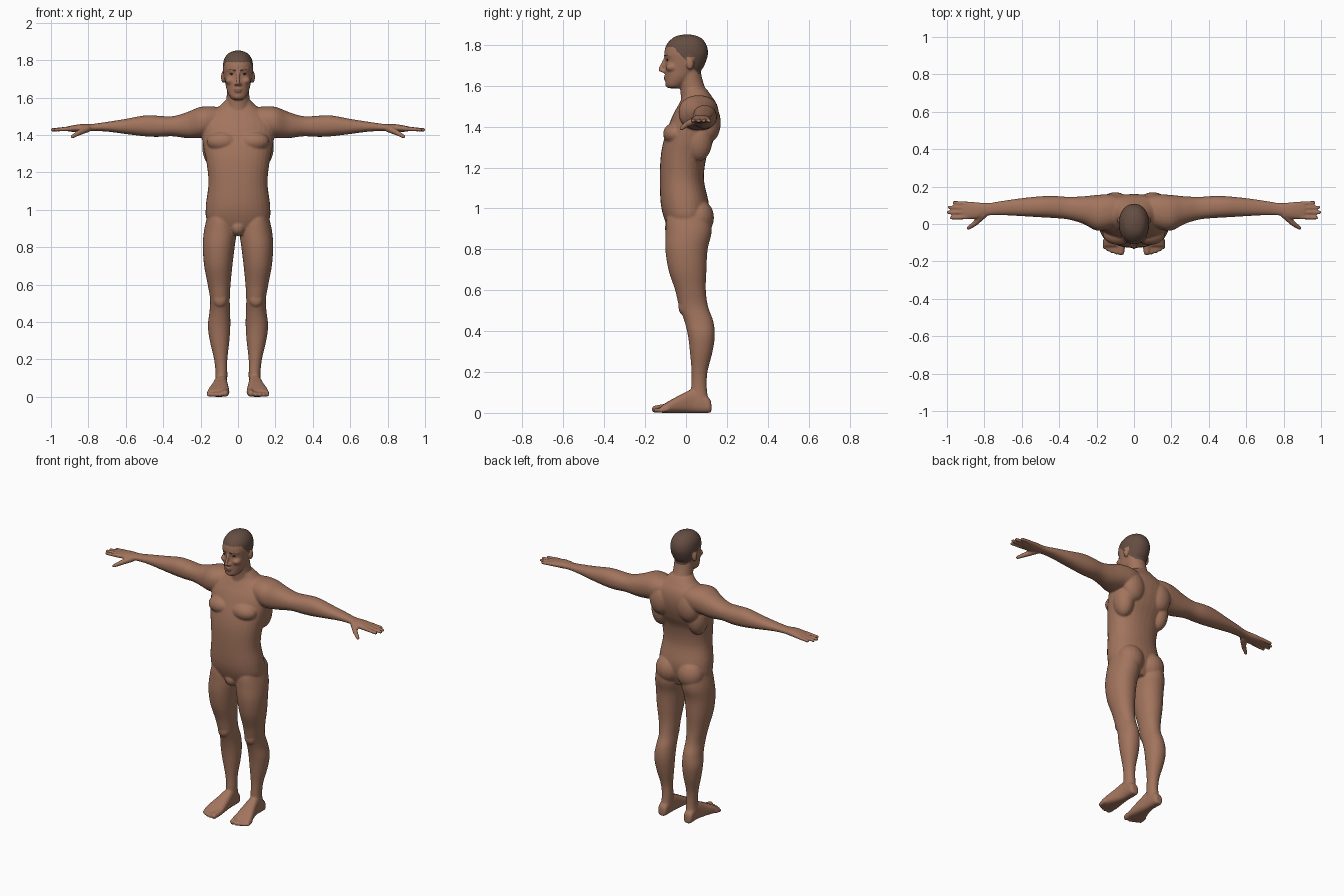
import bpy
import bmesh
from math import cos, sin, pi, copysign
from mathutils import Matrix, Vector

cube = bpy.data.objects.get("Cube")
if cube:
    bpy.data.objects.remove(cube)


def material(name, colour):
    mat = bpy.data.materials.new(name)
    mat.use_nodes = True
    mat.diffuse_color = (*colour, 1)
    shader = mat.node_tree.nodes["Principled BSDF"]
    shader.inputs["Base Color"].default_value = (*colour, 1)
    shader.inputs["Roughness"].default_value = 0.8
    return mat


skin = material("skin", (.36, .175, .11))
hair = material("cropped hair", (.13, .075, .055))
lip = material("lips", (.24, .105, .07))
dark = material("eye brown", (.05, .03, .025))


def spline(rows, steps=5):
    """Resample cross-section rows along a smooth curve."""
    padded = [rows[0], *rows, rows[-1]]
    for p, a, b, n in zip(padded, padded[1:], padded[2:], padded[3:]):
        for i in range(steps):
            t = i / steps
            yield [v + t / 2 * (w - u + t * (2 * u - 5 * v + 4 * w - x + t * (3 * (v - w) + x - u)))
                   for u, v, w, x in zip(p, a, b, n)]
    yield rows[-1]


def loft(bm, axis, rows, power=1.0, sides=32):
    """Skin rounded rings; each row is position, low and high of both widths."""
    rings = []
    for t, a0, a1, b0, b1 in spline(rows):
        ring = []
        for i in range(sides):
            c, s = cos(2 * pi * i / sides), sin(2 * pi * i / sides)
            co = [(a0 + a1) / 2 + (a1 - a0) / 2 * copysign(abs(c) ** power, c),
                  (b0 + b1) / 2 + (b1 - b0) / 2 * copysign(abs(s) ** power, s)]
            co.insert("xyz".index(axis), t)
            ring.append(bm.verts.new(co))
        rings.append(ring)
    for low, high in zip(rings, rings[1:]):
        for i in range(sides):
            j = (i + 1) % sides
            bm.faces.new((low[i], low[j], high[j], high[i]))
    bm.faces.new(rings[0][::-1])
    bm.faces.new(rings[-1])


def central(bm, rows, power=1.0):
    loft(bm, "z", [(z, -w, w, front, back) for z, w, front, back in rows], power)


def ball(bm, centre, radii):
    matrix = Matrix.Translation(centre) @ Matrix.Diagonal((*radii, 1))
    return bmesh.ops.create_uvsphere(bm, u_segments=20, v_segments=14, radius=1, matrix=matrix)["verts"]


def digit(bm, start, end, r1, r2):
    """Tapered round-ended peg."""
    verts = ball(bm, start, [r1] * 3) + ball(bm, end, [r2] * 3)
    bmesh.ops.convex_hull(bm, input=verts)


def mirror(bm):
    copy = bmesh.ops.duplicate(bm, geom=bm.verts[:] + bm.edges[:] + bm.faces[:])["geom"]
    verts = [g for g in copy if isinstance(g, bmesh.types.BMVert)]
    bmesh.ops.scale(bm, vec=(-1, 1, 1), verts=verts)
    bmesh.ops.reverse_faces(bm, faces=[g for g in copy if isinstance(g, bmesh.types.BMFace)])


def make_object(name, bm, mats):
    mesh = bpy.data.meshes.new(name)
    bm.to_mesh(mesh)
    bm.free()
    for mat in mats:
        mesh.materials.append(mat)
    obj = bpy.data.objects.new(name, mesh)
    bpy.context.collection.objects.link(obj)
    mesh.shade_smooth()
    return obj


bm = bmesh.new()

# Arm and palm
loft(bm, "x", [(.05, .01, .14, 1.43, 1.54), (.13, -.025, .158, 1.40, 1.552),
               (.2, -.035, .155, 1.385, 1.55), (.27, .0, .148, 1.383, 1.523),
               (.35, .024, .145, 1.393, 1.5), (.43, .032, .15, 1.39, 1.503),
               (.5, .036, .148, 1.393, 1.504), (.6, .042, .138, 1.405, 1.486),
               (.7, .047, .124, 1.418, 1.47), (.78, .045, .112, 1.421, 1.459),
               (.84, .028, .116, 1.417, 1.458), (.89, .027, .12, 1.417, 1.45),
               (.915, .032, .117, 1.421, 1.445)], .9)

# Fingers and thumb
for tip, y, spread in ((.976, .037, -.004), (.993, .062, 0), (.988, .086, .003), (.962, .108, .006)):
    digit(bm, (.89, y, 1.434), (tip, y + spread, 1.428), .0125, .0095)
digit(bm, (.805, .05, 1.434), (.85, .003, 1.412), .02, .0145)
digit(bm, (.85, .003, 1.412), (.886, -.022, 1.391), .0145, .01)

# Leg
loft(bm, "z", [(1.02, .05, .15, -.07, .1), (.95, .02, .168, -.095, .122),
               (.88, .008, .183, -.1, .125), (.8, .018, .188, -.101, .106),
               (.7, .03, .181, -.086, .1), (.6, .04, .162, -.053, .097),
               (.52, .044, .149, -.034, .108), (.45, .042, .153, -.008, .133),
               (.38, .041, .161, .009, .141), (.3, .046, .151, .019, .13),
               (.2, .057, .128, .027, .105), (.12, .057, .12, .025, .102),
               (.05, .058, .125, .02, .112)], .95)
ball(bm, (.078, .06, .955), (.085, .077, .09))
ball(bm, (.096, -.015, .52), (.036, .022, .04))

# Foot and toes
loft(bm, "y", [(.124, .075, .11, .006, .045), (.11, .063, .122, 0, .075),
               (.04, .058, .125, 0, .115), (-.02, .052, .14, 0, .092),
               (-.08, .047, .16, 0, .06), (-.12, .052, .165, 0, .036)], .75)
for x, tip, r in ((.069, -.15, .018), (.095, -.152, .0125), (.117, -.145, .012),
                  (.137, -.136, .0115), (.155, -.124, .0115)):
    digit(bm, (x - .003, -.09, r + .008), (x, tip, r), r + .003, r)

# Chest, shoulder blade and side muscle
ball(bm, (.083, -.052, 1.365), (.085, .06, .055))
ball(bm, (.1, .115, 1.42), (.075, .055, .095))
ball(bm, (.13, .06, 1.34), (.062, .07, .11))

# Ear, cheek, brow ridge and nostril
ball(bm, (.079, .02, 1.71), (.012, .018, .033))
ball(bm, (.042, -.068, 1.69), (.026, .032, .022))
digit(bm, (.014, -.098, 1.746), (.05, -.078, 1.75), .01, .009)
ball(bm, (.011, -.111, 1.671), (.009, .012, .008))

mirror(bm)

# Torso
central(bm, [(.87, .08, -.07, .08), (.94, .163, -.103, .105), (1.02, .172, -.123, .112),
             (1.14, .158, -.128, .088), (1.25, .168, -.124, .1), (1.33, .184, -.11, .134),
             (1.4, .195, -.087, .155), (1.46, .195, -.063, .16), (1.51, .16, -.035, .15),
             (1.55, .105, -.015, .125), (1.585, .068, -.015, .1)], .9)
ball(bm, (0, -.058, .905), (.042, .046, .045))

# Neck
central(bm, [(1.47, .08, -.025, .12), (1.54, .067, -.025, .113), (1.6, .061, -.03, .09),
             (1.66, .06, -.035, .074), (1.72, .06, -.04, .07)])

# Head
central(bm, [(1.588, .025, -.085, -.03), (1.602, .043, -.099, -.01), (1.64, .06, -.101, .035),
             (1.68, .069, -.104, .078), (1.72, .077, -.1, .098), (1.76, .081, -.106, .108),
             (1.8, .076, -.096, .1), (1.83, .058, -.07, .079), (1.845, .036, -.042, .05),
             (1.852, .008, -.005, .015)], .93)

# Nose, lips and chin
digit(bm, (0, -.1, 1.735), (0, -.127, 1.678), .008, .0095)
ball(bm, (0, -.097, 1.643), (.024, .013, .006))
ball(bm, (0, -.096, 1.631), (.021, .013, .006))
ball(bm, (0, -.088, 1.606), (.022, .014, .015))

# Fuse the parts into one smooth skin
draft = make_object("body_draft", bm, [skin])
remesh = draft.modifiers.new("Fuse", "REMESH")
remesh.mode = "VOXEL"
remesh.voxel_size = .0055
soften = draft.modifiers.new("Soften", "SMOOTH")
soften.factor = .5
soften.iterations = 5
fused = draft.evaluated_get(bpy.context.evaluated_depsgraph_get())
mesh = bpy.data.meshes.new_from_object(fused)
mesh.name = "body"
bpy.data.objects.remove(draft)
body = bpy.data.objects.new("body", mesh)
bpy.context.collection.objects.link(body)
mesh.materials.clear()
for mat in (skin, hair, lip):
    mesh.materials.append(mat)

# Colour the scalp above a slanting hairline, and the lips
for face in mesh.polygons:
    x, y, z = face.center
    slant = min(max((y + .06) / .12, 0), 1)
    face.material_index = 0
    if z > 1.788 - .128 * slant and abs(x) < .083 and not (abs(x) > .074 and abs(y - .02) < .02 and z < 1.74):
        face.material_index = 1
    elif abs(x) < .022 and y < -.1 and 1.626 < z < 1.648:
        face.material_index = 2
mesh.shade_smooth()

# Eyes and eyebrows
bm = bmesh.new()
ball(bm, (.032, -.0905, 1.727), (.0125, .006, .0055))
mirror(bm)
make_object("eyes", bm, [dark])
bm = bmesh.new()
digit(bm, (.016, -.1045, 1.747), (.048, -.0855, 1.751), .004, .003)
mirror(bm)
make_object("eyebrows", bm, [hair])
